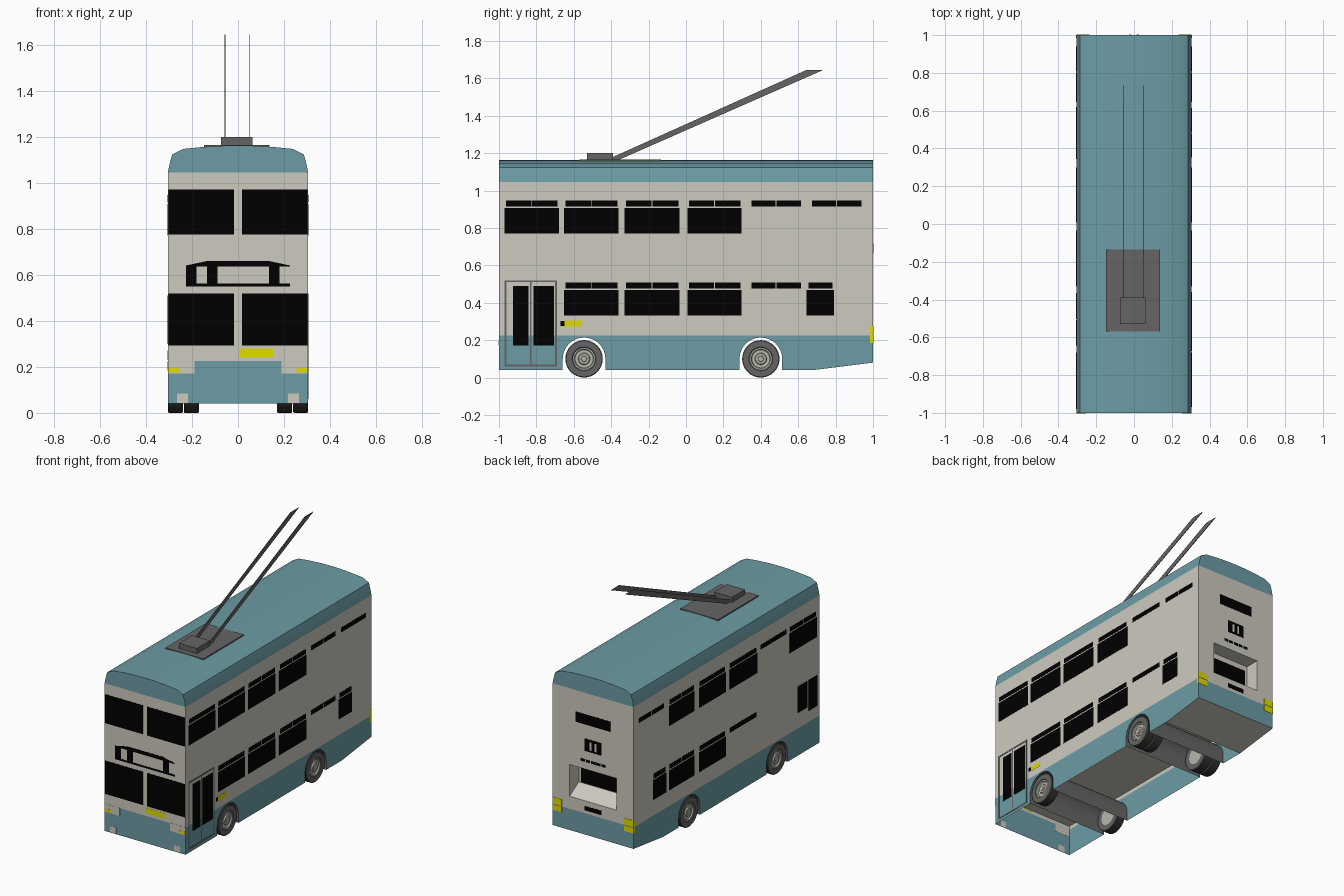
import bpy, bmesh, math

if "Cube" in bpy.data.objects:
    bpy.data.objects.remove(bpy.data.objects["Cube"])

W, L = 0.305, 1.0            # half width, half length
Z0, ZB, ZR = 0.04, 0.225, 1.045   # skirt bottom, skirt top, roof start
ARCH_Y, ARCH_R, ARCH_Z = (-0.545, 0.40), 0.114, 0.10


def material(name, rgb):
    m = bpy.data.materials.new(name)
    m.diffuse_color = (*rgb, 1)
    m.use_nodes = True
    m.node_tree.nodes["Principled BSDF"].inputs["Base Color"].default_value = m.diffuse_color
    return m


BLUE = material("teal_blue", (0.15, 0.335, 0.375))
CREAM = material("warm_grey_cream", (0.61, 0.59, 0.52))
BLACK = material("window_black", (0.0, 0.0, 0.0))
GREY = material("mid_grey", (0.13, 0.13, 0.13))
DARK = material("tread_dark", (0.035, 0.033, 0.03))
RIM = material("rim_grey", (0.48, 0.48, 0.42))
YELLOW = material("lamp_yellow", (0.74, 0.72, 0.0))


def build(name, faces, *mats, slots=None, smooth=False):
    """Mesh object from a list of faces given as point lists."""
    bm = bmesh.new()
    for i, f in enumerate(faces):
        face = bm.faces.new([bm.verts.new(p) for p in f])
        face.material_index = slots[i] if slots else 0
    bmesh.ops.remove_doubles(bm, verts=bm.verts, dist=1e-5)
    bmesh.ops.recalc_face_normals(bm, faces=bm.faces)
    me = bpy.data.meshes.new(name)
    bm.to_mesh(me)
    bm.free()
    for m in mats:
        me.materials.append(m)
    ob = bpy.data.objects.new(name, me)
    bpy.context.collection.objects.link(ob)
    if smooth:
        bpy.context.view_layer.objects.active = ob
        ob.select_set(True)
        bpy.ops.object.shade_smooth_by_angle(angle=math.radians(35))
        ob.select_set(False)
    return ob


def prism(a, b):
    """Faces of a prism between two matching outlines."""
    n = len(a)
    return [a, b[::-1]] + [[a[i], a[(i + 1) % n], b[(i + 1) % n], b[i]] for i in range(n)]


def rect(u0, u1, v0, v1):
    return [(u0, v0), (u1, v0), (u1, v1), (u0, v1)]


PLACE = {"front": lambda u, v, d: (u, -L - d, v),
         "back": lambda u, v, d: (u, L + d, v),
         "niche": lambda u, v, d: (u, 0.9 + d, v),
         "right": lambda u, v, d: (W + d, u, v),
         "left": lambda u, v, d: (-W - d, u, v)}


def plates(name, side, outlines, mat, d=0.001):
    """Thin plates lying on one wall of the body."""
    f = []
    for o in outlines:
        f += prism([PLACE[side](u, v, -0.001) for u, v in o], [PLACE[side](u, v, d) for u, v in o])
    build(name, f, mat)


def box(name, x0, x1, y0, y1, z0, z1, mat):
    r = rect(x0, x1, y0, y1)
    build(name, prism([(x, y, z0) for x, y in r], [(x, y, z1) for x, y in r]), mat)


# Lower skirt with wheel arches, open underneath
def arch(yc):
    pts = [(yc - ARCH_R, Z0)]
    for i in range(17):
        t = math.pi * (1 - i / 16)
        pts.append((yc + ARCH_R * math.cos(t), ARCH_Z + ARCH_R * math.sin(t)))
    return pts + [(yc + ARCH_R, Z0)]


outline = [(-L, ZB), (-L, Z0)] + arch(ARCH_Y[0]) + arch(ARCH_Y[1]) + [(0.68, Z0), (L, 0.08), (L, ZB)]
skirt = [[(s * W, y, z) for y, z in outline] for s in (-1, 1)]
skirt.append([(u, -L, v) for u, v in rect(-W, W, Z0, ZB)])
skirt.append([(u, L, v) for u, v in rect(-W, W, 0.08, ZB)])
build("lower_skirt", skirt, BLUE)
build("rear_underside", [[(-W, 0.68, Z0), (W, 0.68, Z0), (W, L, 0.08), (-W, L, 0.08)],
                         [(-W, 0.68, Z0), (W, 0.68, Z0), (W, 0.68, 0.25), (-W, 0.68, 0.25)]], CREAM)
build("floor", [[(-W, -L, 0.25), (W, -L, 0.25), (W, 0.68, 0.25), (-W, 0.68, 0.25)]], CREAM)

# Wheel tunnels across the full width
for tag, yc in zip(("front", "rear"), ARCH_Y):
    a = arch(yc)
    build(tag + "_wheel_tunnel", [[(-W, *p), (W, *p), (W, *q), (-W, *q)] for p, q in zip(a, a[1:])],
          GREY, smooth=True)

# Upper walls, with a recess in the back
NX, N0, N1, NF, NY = 0.177, 0.31, 0.526, 0.37, 0.9
walls = [[(s * W, u, v) for u, v in rect(-L, L, ZB, ZR)] for s in (-1, 1)]
walls.append([(u, -L, v) for u, v in rect(-W, W, ZB, ZR)])
outer, hole = rect(-W, W, ZB, ZR), rect(-NX, NX, N0, N1)
inner = rect(-NX, NX, NF, N1)
at = lambda p, y: (p[0], y, p[1])
for i in range(4):
    j = (i + 1) % 4
    walls.append([at(outer[i], L), at(outer[j], L), at(hole[j], L), at(hole[i], L)])
    walls.append([at(hole[i], L), at(hole[j], L), at(inner[j], NY), at(inner[i], NY)])
walls.append([at(p, NY) for p in inner])
build("upper_walls", walls, CREAM)

# Domed roof
half = [(W, ZR), (0.298, 1.08), (0.286, 1.124), (0.24, 1.147), (0.15, 1.156), (0.07, 1.161)]
roof = half + [(0, 1.162)] + [(-x, z) for x, z in half[::-1]]
build("roof", prism([(x, -L, z) for x, z in roof], [(x, L, z) for x, z in roof]), BLUE, smooth=True)

# Side windows: bay spans along y
BAYS = [(-0.97, -0.68), (-0.652, -0.36), (-0.33, -0.034), (0.007, 0.298), (0.343, 0.62), (0.665, 0.945)]
SMALL = (0.645, 0.792)


def vents(bays, z0, z1):
    out = []
    for a, b in bays:
        m = (a + b) / 2
        out += [rect(a + 0.008, m - 0.002, z0, z1), rect(m + 0.002, b - 0.006, z0, z1)]
    return out


def side_windows(side, upper, lower, lower_vents):
    plates(side + "_upper_windows", side, [rect(*BAYS[i], 0.77, 0.907) for i in upper], BLACK)
    plates(side + "_upper_vents", side, vents(BAYS, 0.915, 0.947), BLACK)
    plates(side + "_lower_windows", side, [rect(*b, 0.332, 0.467) for b in [BAYS[i] for i in lower] + [SMALL]], BLACK)
    plates(side + "_lower_vents", side, vents([BAYS[i] for i in lower_vents], 0.475, 0.508)
           + [rect(0.655, 0.784, 0.475, 0.508)], BLACK)


side_windows("right", (0, 1, 2, 3), (1, 2, 3), (1, 2, 3, 4))
side_windows("left", (0, 2, 3, 4), (3, 4), (2, 3, 4))
plates("driver_window", "left", [rect(-0.98, -0.885, 0.3, 0.51), rect(-0.87, -0.765, 0.33, 0.51)], BLACK)

# Passenger door
plates("door_frame", "right", [rect(-0.97, -0.96, 0.06, 0.52), rect(-0.70, -0.69, 0.06, 0.52),
                               rect(-0.96, -0.70, 0.51, 0.52), rect(-0.96, -0.70, 0.06, 0.07),
                               rect(-0.835, -0.826, 0.07, 0.51)], GREY, 0.002)
plates("door_glass", "right", [rect(-0.925, -0.841, 0.172, 0.49), rect(-0.815, -0.706, 0.172, 0.49)], BLACK)
plates("side_lamp", "right", [rect(-0.65, -0.56, 0.272, 0.304)], YELLOW)
plates("side_lamp_base", "right", [rect(-0.672, -0.65, 0.275, 0.302)], BLACK)

# Front details
both = lambda a, b, c, d: [rect(a, b, c, d), rect(-b, -a, c, d)]
plates("front_windows", "front", both(0.017, 0.301, 0.775, 0.972) + both(0.017, 0.301, 0.293, 0.52), BLACK)
plates("front_sign_frame", "front", [
    rect(-0.225, 0.225, 0.55, 0.563), rect(-0.225, -0.18, 0.563, 0.64),
    rect(-0.135, -0.09, 0.563, 0.645), rect(0.135, 0.18, 0.563, 0.645),
    [(-0.225, 0.636), (0.225, 0.636), (0.225, 0.641), (0.13, 0.661), (-0.13, 0.661), (-0.225, 0.641)]], BLACK)
plates("front_plate", "front", [rect(0.005, 0.155, 0.243, 0.28)], YELLOW)
plates("headlamp_panels", "front", both(0.19, W, 0.172, 0.226) + both(0.217, 0.265, 0.043, 0.085), CREAM)
plates("front_indicators", "front", both(0.255, 0.304, 0.175, 0.195), YELLOW, 0.002)

# Back details
plates("rear_upper_window", "back", [rect(-0.13, 0.13, 0.83, 0.9)], BLACK)
plates("rear_number_box", "back", [rect(-0.065, 0.065, 0.65, 0.735)], BLACK)
plates("rear_number_slots", "back", both(0.012, 0.026, 0.663, 0.718), CREAM, 0.002)
plates("rear_slats", "back", [rect(-0.095 + i * 0.039, -0.063 + i * 0.039, 0.575, 0.593) for i in range(5)], BLACK)
plates("rear_number_plate", "back", [rect(-0.065, 0.065, 0.245, 0.275)], BLACK)
plates("rear_window", "niche", [rect(-0.16, 0.16, 0.372, 0.49)], BLACK)
plates("rear_lamps", "back", both(0.235, W, 0.185, 0.224) + both(0.235, W, 0.23, 0.272), YELLOW, 0.002)
for s in ("left", "right"):
    plates(s + "_rear_lamp_wrap", s, [rect(0.985, 1.001, 0.185, 0.224), rect(0.985, 1.001, 0.23, 0.272)], YELLOW)


# Wheels turned from a profile of (distance across, radius)
def wheel(name, side, x0, x1, yc):
    d = x1
    prof = [(x0, 0.0), (x0, 0.06), (x0, 0.096), (x0 + 0.003, 0.1), (d - 0.003, 0.1), (d, 0.096), (d, 0.064),
            (d - 0.004, 0.06), (d - 0.004, 0.052), (d - 0.012, 0.048), (d - 0.012, 0.032),
            (d - 0.004, 0.028), (d - 0.004, 0.016), (d, 0.014), (d, 0.0)]
    cols = [2, 0, 0, 1, 0, 0, 0, 2, 2, 2, 2, 2, 2, 2]
    n, faces, slots = 32, [], []
    for i in range(n):
        t, u = 2 * math.pi * i / n, 2 * math.pi * (i + 1) / n
        P = lambda x, r, a: (side * x, yc + r * math.cos(a), 0.1 + r * math.sin(a))
        for (xa, ra), (xb, rb), c in zip(prof, prof[1:], cols):
            f = [P(xa, ra, t), P(xb, rb, t), P(xb, rb, u), P(xa, ra, u)]
            if ra == 0:
                f = f[:3]
            elif rb == 0:
                f = [f[0], f[1], f[3]]
            faces.append(f)
            slots.append(c)
    build(name, faces, GREY, DARK, RIM, slots=slots, smooth=True)


for tag, s in (("left", -1), ("right", 1)):
    wheel("front_wheel_" + tag, s, 0.24, 0.304, ARCH_Y[0])
    wheel("rear_outer_wheel_" + tag, s, 0.24, 0.304, ARCH_Y[1])
    wheel("rear_inner_wheel_" + tag, s, 0.17, 0.235, ARCH_Y[1])

# Current collector on the roof: base, box and two trolley poles
box("pole_base", -0.147, 0.138, -0.57, -0.135, 1.152, 1.165, GREY)
box("pole_box", -0.073, 0.062, -0.53, -0.39, 1.165, 1.2, GREY)
side_shape = [(-0.42, 1.166), (-0.355, 1.166), (0.735, 1.645), (0.645, 1.645)]
for tag, x in (("left", -0.057), ("right", 0.051)):
    build("trolley_pole_" + tag, prism([(x - 0.002, y, z) for y, z in side_shape],
                                       [(x + 0.002, y, z) for y, z in side_shape]), GREY)
